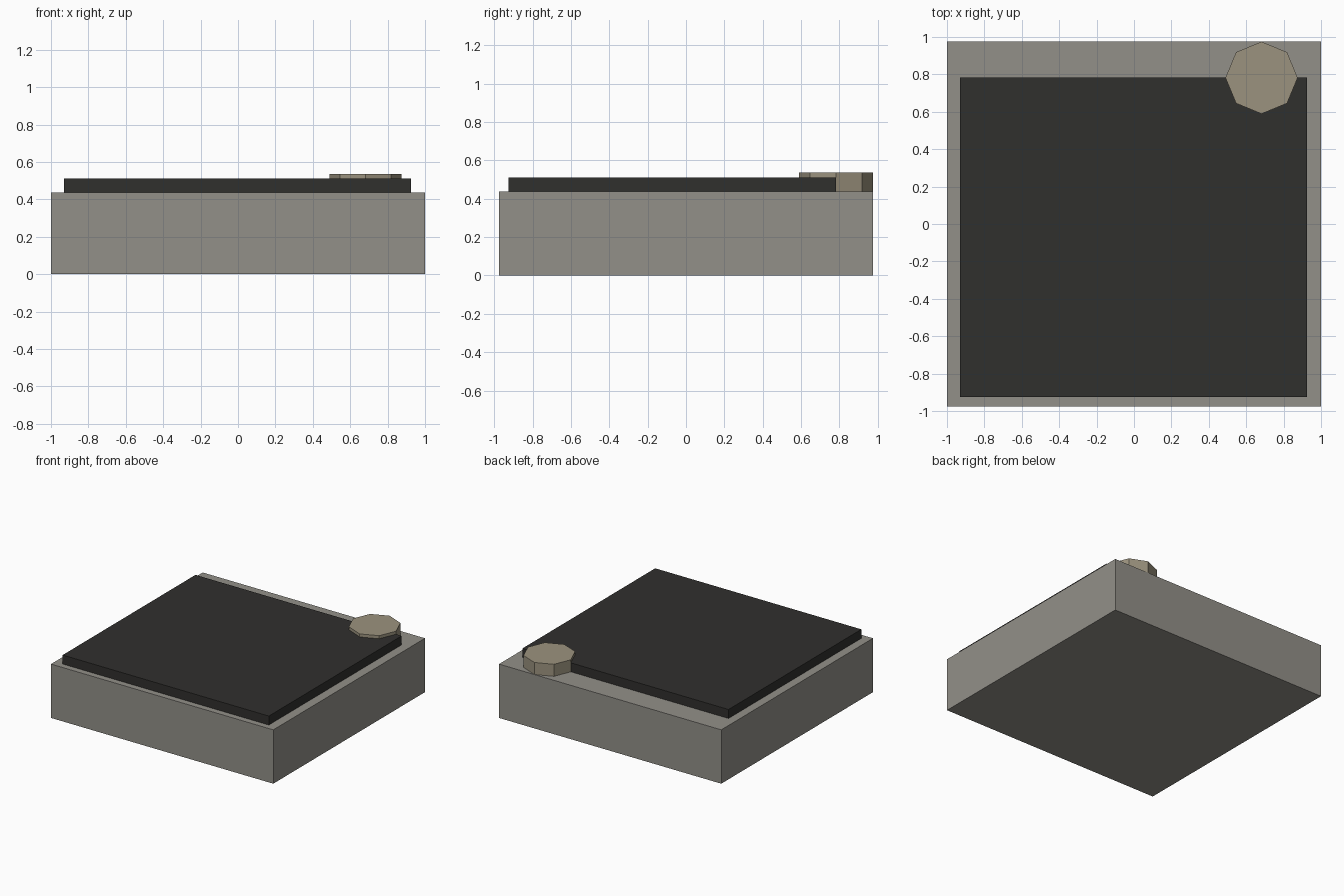
import bpy

if "Cube" in bpy.data.objects:
    bpy.data.objects.remove(bpy.data.objects["Cube"])


def paint(obj, name, colour):
    mat = bpy.data.materials.new(name)
    mat.diffuse_color = (*colour, 1)
    mat.use_nodes = True
    mat.node_tree.nodes["Principled BSDF"].inputs["Base Color"].default_value = mat.diffuse_color
    obj.data.materials.append(mat)


def box(name, x0, x1, y0, y1, z0, z1, mat, colour):
    bpy.ops.mesh.primitive_cube_add(
        size=1, location=((x0 + x1) / 2, (y0 + y1) / 2, (z0 + z1) / 2))
    obj = bpy.context.object
    obj.name = name
    obj.scale = (x1 - x0, y1 - y0, z1 - z0)
    bpy.ops.object.transform_apply(location=False, rotation=False, scale=True)
    paint(obj, mat, colour)


# Square base block
box("base", -1, 1, -0.975, 0.975, 0, 0.438, "warm_grey", (0.29, 0.28, 0.25))

# Thin dark plate, set towards the front
box("top_plate", -0.93, 0.925, -0.925, 0.782, 0.438, 0.511, "charcoal", (0.03, 0.029, 0.027))

# Eight-sided knob overlapping the plate's back edge
bpy.ops.mesh.primitive_cylinder_add(
    vertices=8, radius=0.193, depth=0.098, location=(0.682, 0.782, 0.487))
knob = bpy.context.object
knob.name = "knob"
paint(knob, "tan", (0.33, 0.29, 0.21))
